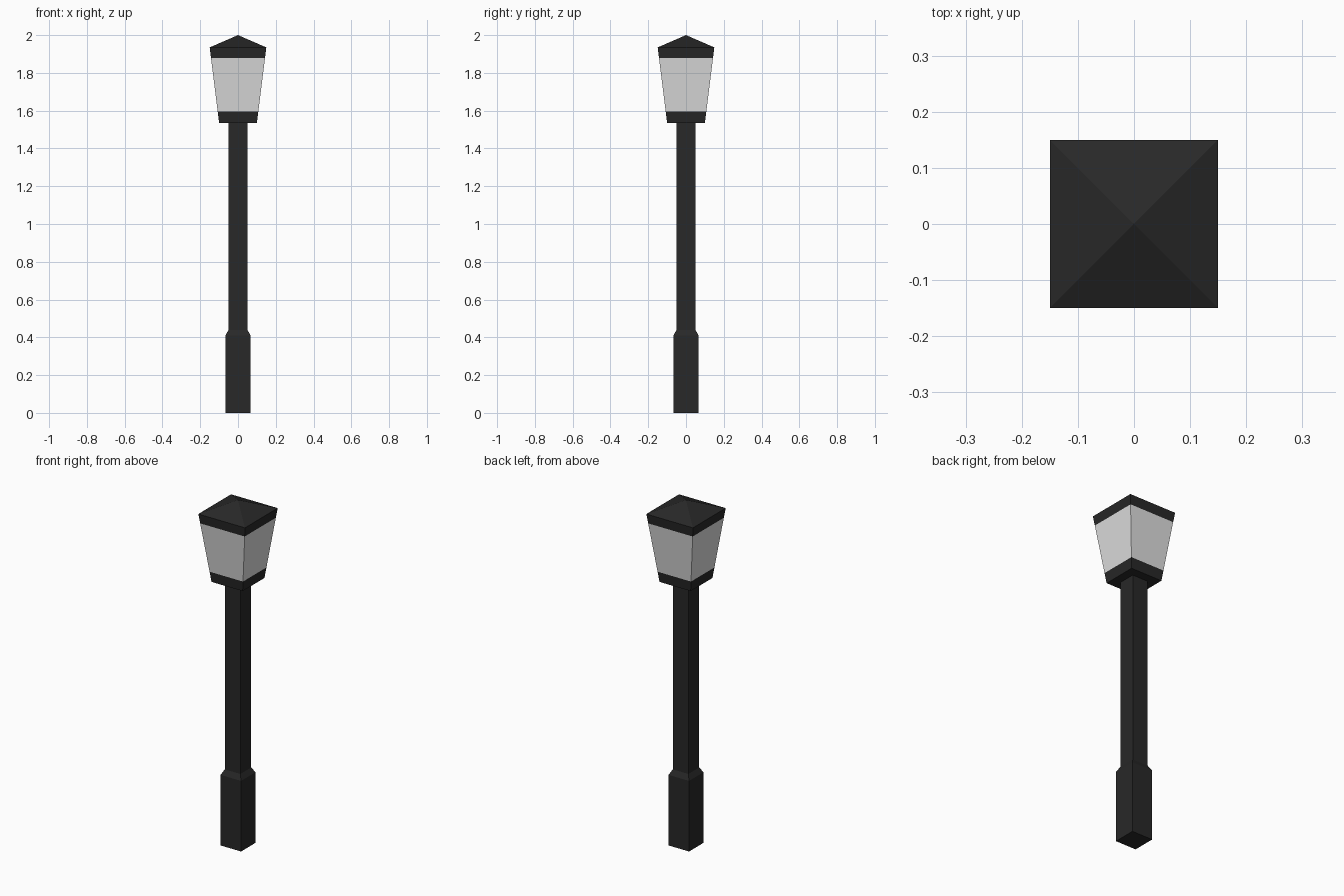
import bpy, bmesh

if "Cube" in bpy.data.objects:
    bpy.data.objects.remove(bpy.data.objects["Cube"])


def make_material(name, rgb):
    mat = bpy.data.materials.new(name)
    mat.diffuse_color = (*rgb, 1.0)
    mat.use_nodes = True
    mat.node_tree.nodes["Principled BSDF"].inputs["Base Color"].default_value = mat.diffuse_color
    return mat


metal = make_material("black metal", (0.021, 0.021, 0.021))
glass = make_material("frosted glass", (0.73, 0.73, 0.73))


def square_loft(name, profile, glass_range=None):
    """Loft square rings from (half width, height) pairs; width 0 makes a point."""
    bm = bmesh.new()
    rings = []
    for h, z in profile:
        corners = [(-1, -1), (1, -1), (1, 1), (-1, 1)] if h else [(0, 0)]
        rings.append([bm.verts.new((x * h, y * h, z)) for x, y in corners])
    bm.faces.new(rings[0][::-1])
    for low, high in zip(rings, rings[1:]):
        for i in range(4):
            j = (i + 1) % 4
            top = [high[j], high[i]] if len(high) == 4 else [high[0]]
            bm.faces.new([low[i], low[j]] + top)
    if len(rings[-1]) == 4:
        bm.faces.new(rings[-1])
    bmesh.ops.recalc_face_normals(bm, faces=bm.faces)
    # glass panes are the faces inside the given height range
    if glass_range:
        for f in bm.faces:
            z = f.calc_center_median().z
            f.material_index = int(glass_range[0] < z < glass_range[1])
    mesh = bpy.data.meshes.new(name)
    bm.to_mesh(mesh)
    bm.free()
    mesh.materials.append(metal)
    mesh.materials.append(glass)
    obj = bpy.data.objects.new(name, mesh)
    bpy.context.collection.objects.link(obj)
    return obj


# thick base tapering into the post
square_loft("post", [(0.066, 0), (0.066, 0.41), (0.05, 0.44), (0.05, 1.535)])

# flared lantern: lower frame, glass, upper frame and pyramid roof
square_loft("lantern",
            [(0.10, 1.535), (0.1075, 1.595), (0.143, 1.88), (0.15, 1.935), (0, 2.0)],
            glass_range=(1.595, 1.88))
